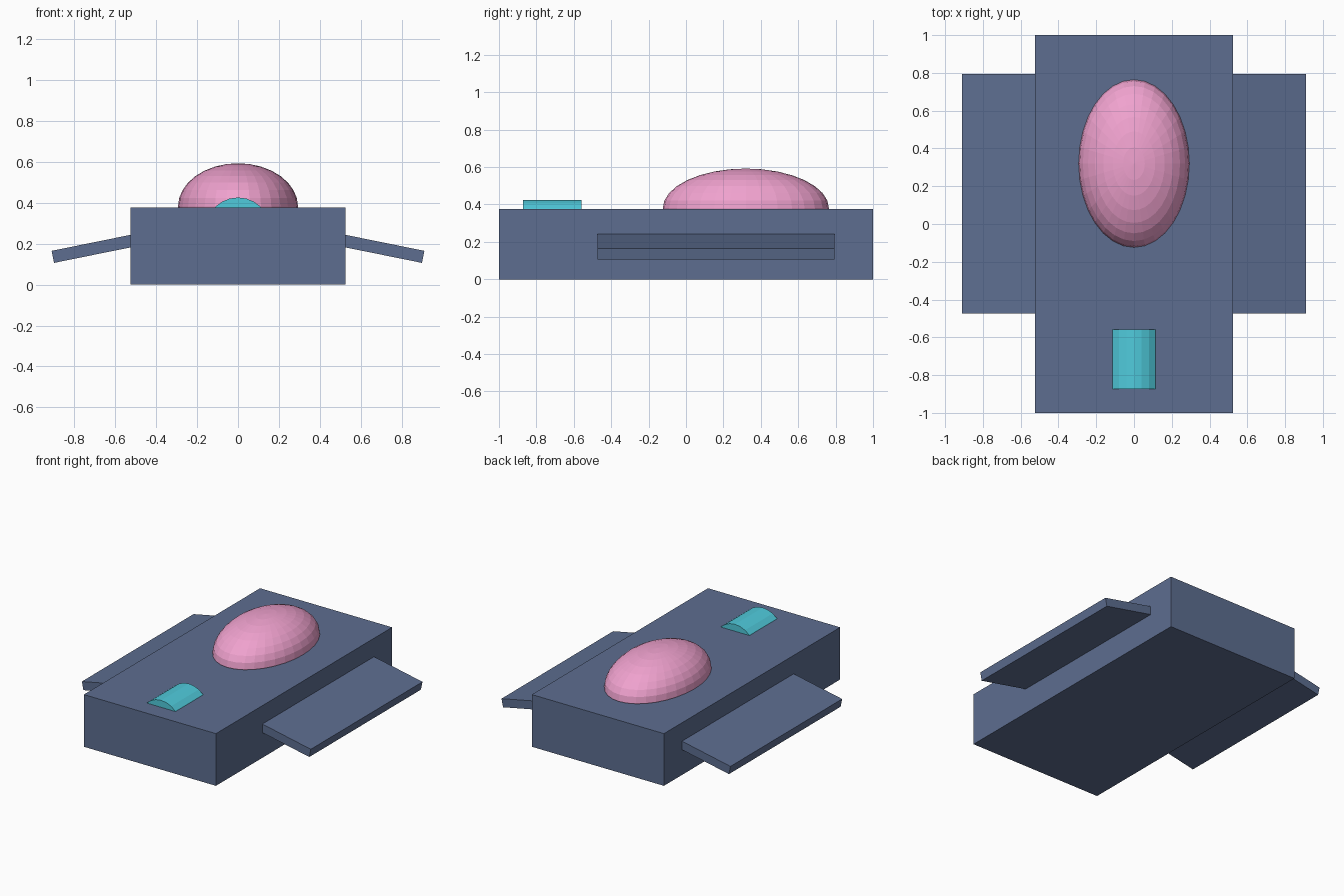
import bpy
import math

if "Cube" in bpy.data.objects:
    bpy.data.objects.remove(bpy.data.objects["Cube"])


def material(name, rgb):
    m = bpy.data.materials.new(name)
    m.diffuse_color = (*rgb, 1.0)
    m.use_nodes = True
    m.node_tree.nodes["Principled BSDF"].inputs["Base Color"].default_value = m.diffuse_color
    return m


def finish(name, mat, scale=(1, 1, 1)):
    ob = bpy.context.object
    ob.name = name
    ob.scale = scale
    ob.data.materials.append(mat)
    return ob


def box(name, size, loc, mat, tilt=0.0):
    bpy.ops.mesh.primitive_cube_add(size=1, location=loc, rotation=(0, tilt, 0))
    return finish(name, mat, size)


blue = material("hull_blue", (0.11, 0.155, 0.28))
pink = material("dome_pink", (0.87, 0.36, 0.62))
cyan = material("lamp_cyan", (0.08, 0.60, 0.72))

# Main hull block
box("hull", (1.05, 2.0, 0.375), (0, 0, 0.1875), blue)

# Drooping side fins, inner ends sunk into the hull
tilt, length = 0.2, 0.45
for side, name in ((1, "right_fin"), (-1, "left_fin")):
    x = side * (0.904 - math.cos(tilt) * length / 2)
    z = 0.135 + math.sin(tilt) * length / 2
    box(name, (length, 1.268, 0.06), (x, 0.161, z), blue, side * tilt)

# Canopy dome, lower half inside the hull
bpy.ops.mesh.primitive_uv_sphere_add(segments=32, ring_count=16, radius=1,
                                     location=(0, 0.32, 0.38))
finish("canopy", pink, (0.293, 0.444, 0.212))

# Half-sunk lamp tube at the front
bpy.ops.mesh.primitive_cylinder_add(vertices=24, radius=0.157, depth=0.315,
                                    location=(0, -0.715, 0.268),
                                    rotation=(math.pi / 2, 0, 0))
finish("front_lamp", cyan)
